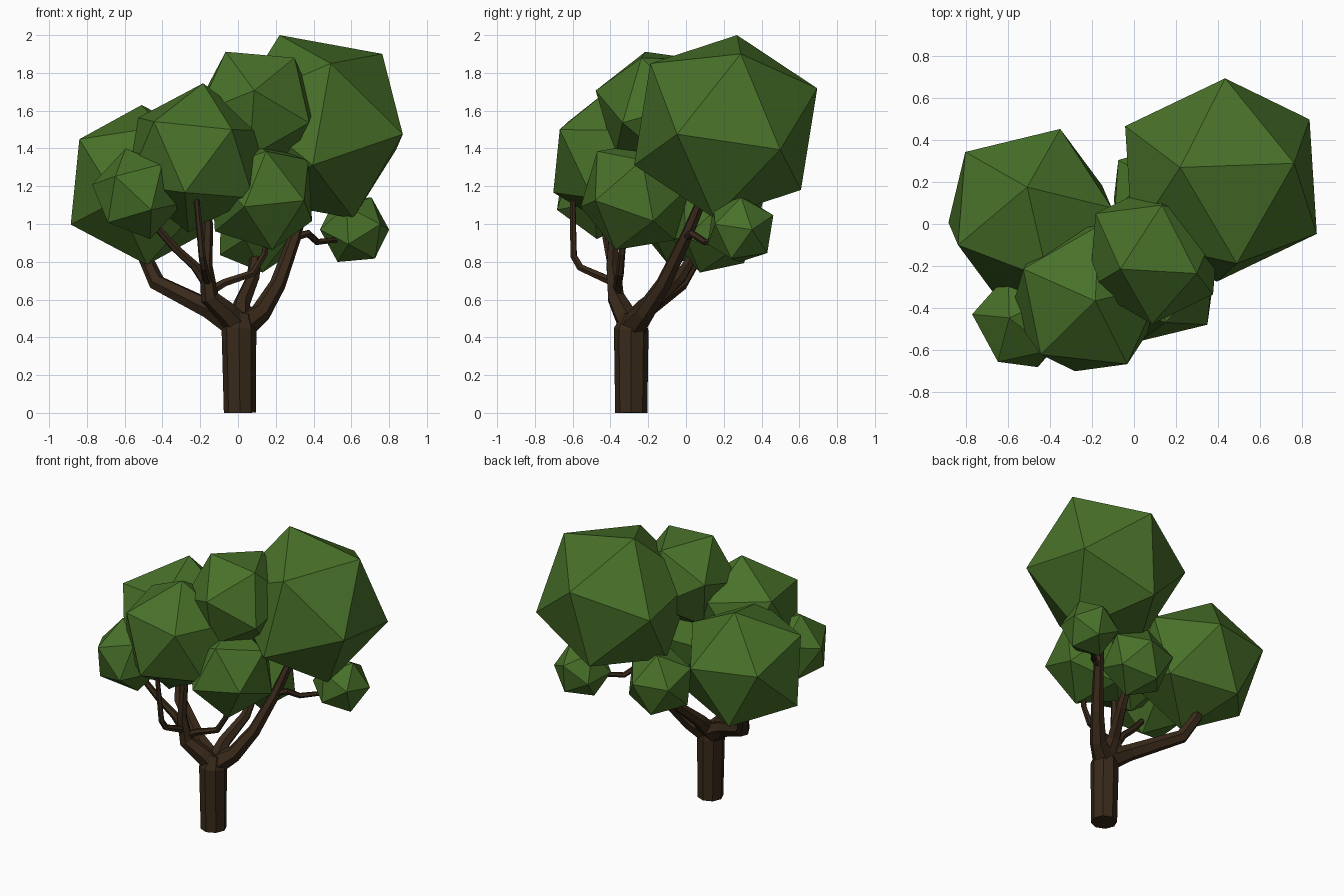
import bpy, bmesh
from mathutils import Vector, Matrix


def material(name, rgb):
    m = bpy.data.materials.new(name)
    m.diffuse_color = (*rgb, 1)
    return m


LEAF = material("leaf_green", (0.065, 0.165, 0.022))
BARK = material("bark_brown", (0.04, 0.022, 0.01))


def frame(a, b):
    """Rotation whose z axis is a and whose xz plane holds b."""
    z = a.normalized()
    x = (b - b.dot(z) * z).normalized()
    return Matrix((x, z.cross(x), z)).transposed()


def foliage(name, centre, corner, neighbour):
    """Flat-shaded icosahedron placed by its centre and two adjacent corners."""
    c = Vector(centre)
    a, b = Vector(corner) - c, Vector(neighbour) - c
    bm = bmesh.new()
    bmesh.ops.create_icosphere(bm, subdivisions=1, radius=a.length)
    v = max(bm.verts, key=lambda p: p.co.z)
    n = v.link_edges[0].other_vert(v)
    rot = frame(a, b) @ frame(v.co.copy(), n.co.copy()).transposed()
    bm.transform(Matrix.Translation(c) @ rot.to_4x4())
    me = bpy.data.meshes.new(name)
    bm.to_mesh(me)
    bm.free()
    me.materials.append(LEAF)
    bpy.context.collection.objects.link(bpy.data.objects.new(name, me))


def limb(name, points, sides=6):
    """Faceted tube through (x, y, z, radius) points."""
    cu = bpy.data.curves.new(name, 'CURVE')
    cu.dimensions = '3D'
    cu.bevel_depth = 1.0
    cu.bevel_resolution = sides // 2 - 2
    cu.use_fill_caps = True
    sp = cu.splines.new('POLY')
    sp.points.add(len(points) - 1)
    for p, (x, y, z, r) in zip(sp.points, points):
        p.co = (x, y, z, 1)
        p.radius = r
    sp.use_smooth = False
    cu.materials.append(BARK)
    ob = bpy.data.objects.new(name, cu)
    bpy.context.collection.objects.link(ob)
    bpy.ops.object.select_all(action='DESELECT')
    ob.select_set(True)
    bpy.context.view_layer.objects.active = ob
    bpy.ops.object.convert(target='MESH')


# Foliage clumps
foliage("foliage_back_right", (0.415, 0.21, 1.515), (0.22, 0.27, 2.0), (0.77, 0.29, 1.90))
foliage("foliage_back_left", (-0.496, 0.042, 1.207), (-0.51, 0.176, 1.63), (-0.85, -0.11, 1.44))
foliage("foliage_front_centre", (-0.224, -0.355, 1.35), (-0.185, -0.367, 1.745), (-0.033, -0.667, 1.50))
foliage("foliage_top", (0.097, -0.143, 1.612), (-0.065, -0.215, 1.912), (0.297, -0.24, 1.894))
foliage("foliage_front_left", (-0.53, -0.46, 1.16), (-0.595, -0.448, 1.40), (-0.778, -0.43, 1.215))
foliage("foliage_front_right", (0.125, -0.265, 1.15), (0.15, -0.47, 1.385), (0.03, -0.57, 1.093))
foliage("foliage_small_right", (0.617, 0.288, 0.97), (0.80, 0.35, 0.97), (0.714, 0.296, 1.13))
foliage("foliage_low_back", (0.10, 0.15, 0.965), (0.13, 0.074, 0.743), (0.06, 0.312, 0.80))

# Trunk
limb("trunk", [(0.01, -0.29, 0.0, 0.085), (0.005, -0.29, 0.44, 0.092), (0.01, -0.275, 0.52, 0.06)], 8)

# Main boughs
limb("bough_left", [(0, -0.28, 0.46, 0.075), (-0.15, -0.22, 0.55, 0.055), (-0.43, -0.03, 0.69, 0.045),
                    (-0.49, 0.05, 0.82, 0.038), (-0.5, 0.05, 1.0, 0.03)])
limb("bough_right", [(0.02, -0.28, 0.46, 0.075), (0.12, -0.22, 0.53, 0.055), (0.21, -0.12, 0.68, 0.043),
                     (0.30, 0.0, 0.93, 0.034), (0.35, 0.08, 1.12, 0.028), (0.4, 0.15, 1.3, 0.02)])
limb("bough_front", [(0, -0.29, 0.46, 0.07), (-0.06, -0.33, 0.53, 0.06), (-0.15, -0.37, 0.61, 0.05),
                     (-0.17, -0.39, 0.78, 0.035), (-0.16, -0.38, 1.0, 0.028), (-0.2, -0.36, 1.2, 0.02)])
limb("bough_back", [(0.01, -0.28, 0.46, 0.065), (0.02, -0.18, 0.58, 0.045), (0.08, -0.03, 0.72, 0.035),
                    (0.10, 0.08, 0.90, 0.025)])

# Thin side branches
limb("branch_far_right", [(0.30, 0.0, 0.93, 0.022), (0.37, 0.03, 0.95, 0.02), (0.42, 0.10, 0.905, 0.018),
                          (0.56, 0.22, 0.92, 0.014)])
limb("branch_far_left", [(-0.14, -0.37, 0.65, 0.03), (-0.23, -0.39, 0.78, 0.026), (-0.33, -0.41, 0.87, 0.023),
                         (-0.42, -0.43, 0.97, 0.02), (-0.5, -0.45, 1.08, 0.015)])
limb("branch_forward", [(-0.16, -0.38, 0.69, 0.025), (-0.18, -0.56, 0.77, 0.021), (-0.19, -0.595, 0.83, 0.019),
                        (-0.22, -0.60, 1.14, 0.015), (-0.22, -0.58, 1.25, 0.01)])
limb("branch_front_right", [(-0.14, -0.36, 0.65, 0.028), (-0.07, -0.36, 0.69, 0.023), (0.08, -0.35, 0.74, 0.021),
                            (0.14, -0.34, 0.84, 0.018), (0.16, -0.32, 0.98, 0.014)])
